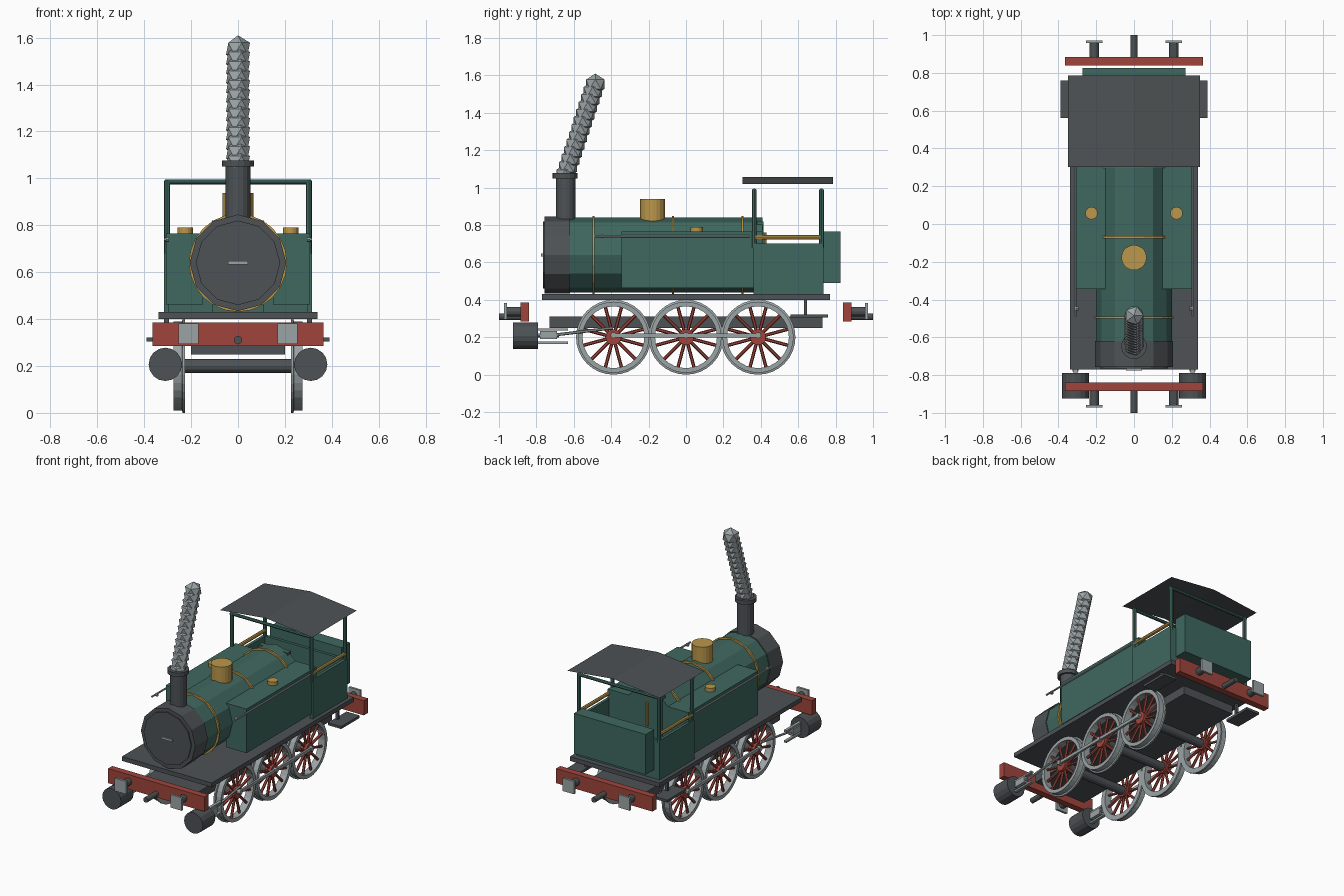
import bpy, bmesh, math
from mathutils import Vector, Matrix

if "Cube" in bpy.data.objects:
    bpy.data.objects.remove(bpy.data.objects["Cube"])


def material(name, rgb):
    m = bpy.data.materials.new(name)
    m.diffuse_color = (*rgb, 1)
    m.use_nodes = True
    m.node_tree.nodes["Principled BSDF"].inputs["Base Color"].default_value = m.diffuse_color
    return m


IRON = material("iron", (0.075, 0.085, 0.09))
GREEN = material("green_paint", (0.05, 0.14, 0.115))
RED = material("red_paint", (0.35, 0.06, 0.045))
BRASS = material("brass", (0.5, 0.31, 0.07))
STEEL = material("steel", (0.33, 0.37, 0.38))
SIDES = ((-1, "left"), (1, "right"))


def finish(name, bm, mat):
    mesh = bpy.data.meshes.new(name)
    bmesh.ops.recalc_face_normals(bm, faces=bm.faces)
    bm.to_mesh(mesh)
    bm.free()
    mesh.materials.append(mat)
    ob = bpy.data.objects.new(name, mesh)
    bpy.context.collection.objects.link(ob)
    return ob


def box(name, mat, x, y, z):
    """Box from (min, max) ranges; the order of each pair is free."""
    bm = bmesh.new()
    size = [abs(r[1] - r[0]) for r in (x, y, z)]
    mid = [(r[0] + r[1]) / 2 for r in (x, y, z)]
    bmesh.ops.create_cube(bm, size=1, matrix=Matrix.Translation(mid) @ Matrix.Diagonal((*size, 1)))
    return finish(name, bm, mat)


def add_rod(bm, a, b, r, n=12):
    a, b = Vector(a), Vector(b)
    d = b - a
    # y-axis rods keep a vertex at the top
    if abs(d.x) < 1e-6 and abs(d.z) < 1e-6:
        rot = Matrix.Rotation(math.pi / 2, 4, 'X')
    else:
        rot = d.to_track_quat('Z', 'Y').to_matrix().to_4x4()
    bmesh.ops.create_cone(bm, cap_ends=True, segments=n, radius1=r, radius2=r,
                          depth=d.length, matrix=Matrix.Translation((a + b) / 2) @ rot)


def rod(name, mat, a, b, r, n=12):
    bm = bmesh.new()
    add_rod(bm, a, b, r, n)
    return finish(name, bm, mat)


def ring(name, mat, profile, axis, centre, n):
    """Closed profile of (radius, offset along axis) revolved around the axis."""
    bm = bmesh.new()
    loops = []
    for i in range(n):
        t = 2 * math.pi * i / n
        s, c = math.sin(t), math.cos(t)
        pts = [(o, r * s, r * c) if axis == 'X' else (r * s, o, r * c) for r, o in profile]
        loops.append([bm.verts.new(Vector(p) + Vector(centre)) for p in pts])
    k = len(profile)
    for i in range(n):
        a, b = loops[i], loops[(i + 1) % n]
        for j in range(k):
            bm.faces.new((a[j], a[(j + 1) % k], b[(j + 1) % k], b[j]))
    return finish(name, bm, mat)


# Chassis and footplate
box("footplate", IRON, (-.34, .34), (-.77, .77), (.40, .43))
box("main_frame", IRON, (-.2, .2), (-.73, .73), (.25, .31))

# Buffer beams, buffers and couplings at both ends
for e, end in ((-1, "front"), (1, "rear")):
    box(f"{end}_buffer_beam", RED, (-.365, .365), (e * .84, e * .885), (.285, .385))
    rod(f"{end}_coupling", IRON, (0, e * .88, .31), (0, e * 1.0, .31), .018)
    for s, side in SIDES:
        rod(f"{end}_{side}_buffer_stem", IRON, (s * .21, e * .88, .337), (s * .21, e * .96, .337), .025)
        box(f"{end}_{side}_buffer_plate", STEEL, (s * .168, s * .254), (e * .957, e * .972), (.294, .382))

# Wheelsets: flanged tyre, hub and twelve spokes
for i, y in enumerate((-.388, 0, .385), 1):
    rod(f"axle_{i}", IRON, (-.24, y, .2), (.24, y, .2), .03)
    for s, side in SIDES:
        tyre = [(.165, s * .225), (.2, s * .225), (.2, s * .236), (.19, s * .239),
                (.19, s * .275), (.165, s * .275)]
        ring(f"{side}_tyre_{i}", STEEL, tyre, 'X', (0, y, .2), 32)
        bm = bmesh.new()
        add_rod(bm, (s * .23, y, .2), (s * .275, y, .2), .042, 16)
        for k in range(12):
            t = 2 * math.pi * (k + .5) / 12
            d = Vector((0, math.cos(t), math.sin(t)))
            c = Vector((s * .252, y, .2))
            add_rod(bm, c + d * .035, c + d * .17, .009, 6)
        finish(f"{side}_spokes_{i}", bm, RED)
        rod(f"{side}_crank_pin_{i}", STEEL, (s * .27, y, .21), (s * .297, y, .21), .016)

# Cylinders and motion
for s, side in SIDES:
    x = s * .31
    rod(f"{side}_cylinder", IRON, (x, -.925, .207), (x, -.79, .207), .071, 16)
    rod(f"{side}_piston_rod", STEEL, (x, -.8, .21), (x, -.68, .21), .01, 8)
    box(f"{side}_crosshead", STEEL, (x - .016, x + .016), (-.78, -.69), (.19, .233))
    for z in (.17, .242):
        box(f"{side}_slide_bar", STEEL, (x - .01, x + .01), (-.8, -.63), (z - .006, z + .006))
    rod(f"{side}_connecting_rod", STEEL, (s * .303, -.72, .21), (s * .292, -.39, .25), .008, 6)
    box(f"{side}_coupling_rod", STEEL, (s * .278, s * .292), (-.4, .4), (.2, .22))

# Boiler, smokebox and door
rod("boiler", GREEN, (0, -.63, .64), (0, .41, .64), .2, 12)
rod("smokebox", IRON, (0, -.757, .64), (0, -.62, .64), .206, 12)
rod("smokebox_door", IRON, (0, -.765, .64), (0, -.75, .64), .18, 12)
box("door_handle", STEEL, (-.042, .042), (-.775, -.76), (.633, .648))
for i, y in enumerate((-.495, -.07, .302), 1):
    ring(f"boiler_band_{i}", BRASS, [(.195, -.006), (.209, -.006), (.209, .006), (.195, .006)],
         'Y', (0, y, .64), 24)
box("backhead", GREEN, (-.11, .11), (.38, .415), (.43, .82))
rod("regulator_pipe", BRASS, (0, .42, .6), (0, .42, .76), .01, 8)

# Chimney and dome
rod("chimney", IRON, (0, -.643, .8), (0, -.643, 1.06), .053, 16)
rod("chimney_rim", IRON, (0, -.647, 1.05), (0, -.647, 1.077), .068, 16)
rod("steam_dome", BRASS, (0, -.178, .81), (0, -.178, .938), .067, 20)

# Faceted smoke column leaning back
bm = bmesh.new()
for i in range(13):
    t = i / 12
    c = Vector((0, -.645 + .16 * t, 1.07 + .483 * t))
    bmesh.ops.create_icosphere(bm, subdivisions=1, radius=.057, matrix=Matrix.Translation(c))
finish("smoke_column", bm, STEEL)

# Side tanks, fillers, handrails
for s, side in SIDES:
    box(f"{side}_tank", GREEN, (s * .15, s * .306), (-.345, .41), (.463, .765))
    rod(f"{side}_tank_filler", BRASS, (s * .225, .057, .76), (s * .225, .057, .79), .033, 16)
    rod(f"{side}_handrail", STEEL, (s * .31, -.49, .74), (s * .31, .34, .74), .006, 8)
    rod(f"{side}_handrail_end", STEEL, (s * .31, -.448, .74), (s * .295, -.448, .74), .011, 8)

# Cab sides, posts, rails and steps
for s, side in SIDES:
    box(f"{side}_cab_side", GREEN, (s * .295, s * .315), (.36, .735), (.43, .7))
    for y in (.365, .725):
        rod(f"{side}_cab_post", GREEN, (s * .302, y, .68), (s * .302, y, .99), .013, 8)
    rod(f"{side}_cab_rail", BRASS, (s * .302, .36, .735), (s * .302, .72, .735), .012, 8)
    box(f"{side}_step", IRON, (s * .29, s * .39), (.56, .76), (.305, .322))
    box(f"{side}_step_hanger", IRON, (s * .295, s * .315), (.632, .648), (.315, .41))
for y in (.365, .725):
    rod("cab_crossbar", GREEN, (-.312, y, .985), (.312, y, .985), .011, 8)

# Cab back and bunker
box("cab_back", GREEN, (-.3, .3), (.715, .735), (.43, .7))
box("bunker", GREEN, (-.272, .272), (.733, .825), (.49, .765))

# Thin pitched roof sheet
bm = bmesh.new()
rows = [[bm.verts.new((x, y, z)) for x, z in ((-.35, 1.02), (0, 1.058), (.35, 1.02))]
        for y in (.303, .785)]
for j in range(2):
    bm.faces.new((rows[0][j], rows[0][j + 1], rows[1][j + 1], rows[1][j]))
finish("cab_roof", bm, IRON)
